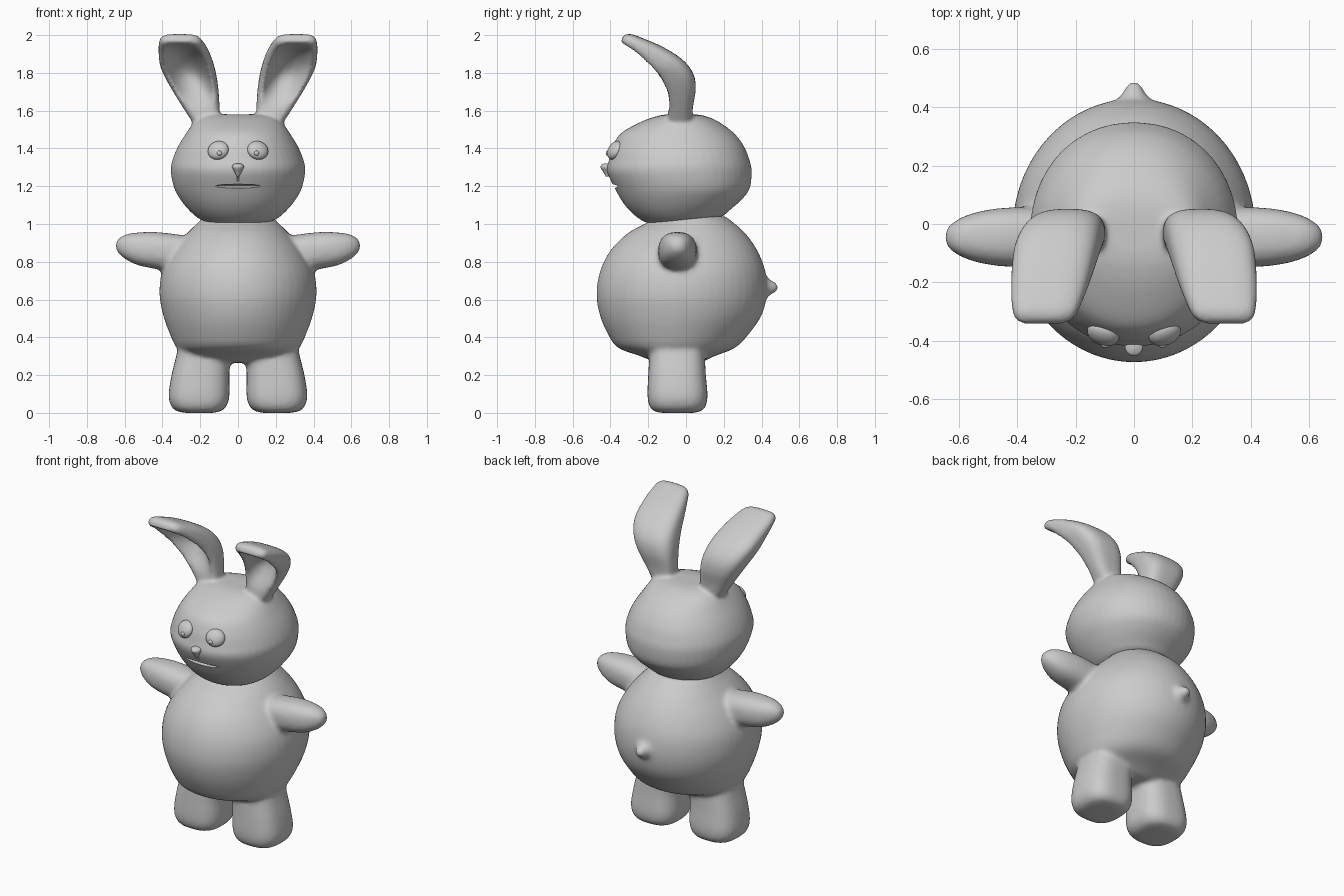
import bpy, bmesh, math
from mathutils import Vector, Euler, Matrix

if "Cube" in bpy.data.objects:
    bpy.data.objects.remove(bpy.data.objects["Cube"])


def spline(rows, steps=6):
    """Catmull-Rom interpolation of rows of numbers."""
    out = []
    for i in range(len(rows) - 1):
        p0, p1 = rows[max(i - 1, 0)], rows[i]
        p2, p3 = rows[i + 1], rows[min(i + 2, len(rows) - 1)]
        for k in range(steps):
            t = k / steps
            out.append([0.5 * (2 * b + (c - a) * t + (2 * a - 5 * b + 4 * c - d) * t * t
                               + (3 * b - a - 3 * c + d) * t ** 3)
                        for a, b, c, d in zip(p0, p1, p2, p3)])
    out.append(list(rows[-1]))
    return out


def finish(name, bm):
    bmesh.ops.recalc_face_normals(bm, faces=bm.faces)
    me = bpy.data.meshes.new(name)
    bm.to_mesh(me)
    bm.free()
    for p in me.polygons:
        p.use_smooth = True
    ob = bpy.data.objects.new(name, me)
    bpy.context.collection.objects.link(ob)
    return ob


def loft(name, rows, power=2.0, n=48, mirror=False):
    """Rows: centre xyz, u xyz, v xyz, scoop depth on the -v side."""
    bm = bmesh.new()
    rings = []
    for r in spline(rows):
        c, u, v, scoop = Vector(r[0:3]), Vector(r[3:6]), Vector(r[6:9]), r[9]
        ring = []
        for k in range(n):
            a = 2 * math.pi * (k + 0.5) / n
            p = math.copysign(abs(math.cos(a)) ** (2 / power), math.cos(a))
            q = math.copysign(abs(math.sin(a)) ** (2 / power), math.sin(a))
            if q < 0:
                q += scoop * max(0, 1 - (p / 0.78) ** 2) ** 0.8
            co = c + u * p + v * q
            if mirror:
                co.x = -co.x
            ring.append(bm.verts.new(co))
        rings.append(ring)
    for a, b in zip(rings, rings[1:]):
        for k in range(n):
            bm.faces.new((a[k], a[(k + 1) % n], b[(k + 1) % n], b[k]))
    for ring in (rings[0], rings[-1]):
        c = sum((w.co for w in ring), Vector()) / n
        cv = bm.verts.new(c)
        for k in range(n):
            bm.faces.new((ring[k], ring[(k + 1) % n], cv))
    return finish(name, bm)


def zrow(z, x0, x1, y0, y1, tilt=0):
    """Level section; tilt raises the back edge."""
    return ((x0 + x1) / 2, (y0 + y1) / 2, z, (x1 - x0) / 2, 0, 0, 0, (y1 - y0) / 2, tilt, 0)


def ball(name, loc, size, rot=(0, 0, 0)):
    bm = bmesh.new()
    bmesh.ops.create_uvsphere(bm, u_segments=32, v_segments=16, radius=1)
    m = Matrix.Translation(loc) @ Euler(rot).to_matrix().to_4x4() @ Matrix.Diagonal((*size, 1))
    bmesh.ops.transform(bm, matrix=m, verts=bm.verts)
    return finish(name, bm)


def activate(ob):
    bpy.ops.object.select_all(action='DESELECT')
    ob.select_set(True)
    bpy.context.view_layer.objects.active = ob


def fuse(parts, voxel, smooth):
    """Join closed parts and melt them into one soft skin."""
    ob = parts[0]
    activate(ob)
    for p in parts:
        p.select_set(True)
    bpy.ops.object.join()
    m = ob.modifiers.new("remesh", 'REMESH')
    m.mode, m.voxel_size, m.use_smooth_shade = 'VOXEL', voxel, True
    s = ob.modifiers.new("smooth", 'SMOOTH')
    s.factor, s.iterations = 0.5, smooth
    for name in ("remesh", "smooth"):
        bpy.ops.object.modifier_apply(modifier=name)
    return ob


# Torso
parts = [loft("body", [zrow(z, -w, w, y0, y1) for z, w, y0, y1 in [
    (0.265, 0.16, -0.16, 0.08), (0.30, 0.27, -0.24, 0.15), (0.345, 0.325, -0.36, 0.26),
    (0.42, 0.362, -0.415, 0.335), (0.52, 0.397, -0.457, 0.402), (0.63, 0.416, -0.474, 0.428),
    (0.75, 0.402, -0.455, 0.42), (0.86, 0.345, -0.40, 0.378), (0.95, 0.27, -0.31, 0.315),
    (1.0, 0.22, -0.22, 0.26), (1.04, 0.18, -0.15, 0.21)]])]

# Legs and arms
for mir in (False, True):
    parts.append(loft("leg", [zrow(*r) for r in [
        (0.0, 0.13, 0.28, -0.13, 0.04), (0.012, 0.085, 0.33, -0.175, 0.085),
        (0.045, 0.056, 0.358, -0.197, 0.108), (0.10, 0.045, 0.367, -0.204, 0.114),
        (0.20, 0.046, 0.352, -0.20, 0.105), (0.29, 0.042, 0.33, -0.195, 0.10),
        (0.42, 0.05, 0.30, -0.19, 0.09)]], 2.8, mirror=mir))
    parts.append(loft("arm", [
        (x, -0.045, (z0 + z1) / 2, 0, w, 0, 0, 0, (z1 - z0) / 2, 0) for x, z0, z1, w in [
            (0.22, 0.77, 0.93, 0.09), (0.36, 0.755, 0.95, 0.102), (0.45, 0.765, 0.958, 0.10),
            (0.53, 0.782, 0.955, 0.088), (0.59, 0.81, 0.946, 0.068), (0.63, 0.842, 0.925, 0.042),
            (0.648, 0.868, 0.90, 0.016)]], 2.4, mirror=mir))

# Pointed tail
parts.append(loft("tail", [(0, y, 0.665, r, 0, 0, 0, 0, r, 0) for y, r in [
    (0.36, 0.10), (0.415, 0.07), (0.44, 0.045), (0.465, 0.032), (0.488, 0.016)]]))
fuse(parts, 0.013, 9)

# Head
parts = [loft("head", [zrow(z, -w, w, y0, y1, t) for z, w, y0, y1, t in [
    (1.005, 0.10, -0.11, 0.10, 0.01), (1.022, 0.19, -0.20, 0.19, 0.018),
    (1.06, 0.245, -0.27, 0.235, 0.016), (1.12, 0.298, -0.33, 0.298, 0.012),
    (1.19, 0.338, -0.378, 0.338, 0), (1.28, 0.356, -0.418, 0.348, 0),
    (1.34, 0.347, -0.408, 0.336, 0), (1.41, 0.318, -0.388, 0.308, 0),
    (1.48, 0.275, -0.345, 0.255, 0), (1.54, 0.232, -0.24, 0.175, 0),
    (1.572, 0.19, -0.15, 0.10, 0), (1.581, 0.12, -0.09, 0.04, 0)]], 2.1)]

# Forward-curling ears: back y z, front y z, inner x, outer x, scoop
ear = [(0.03, 1.53, -0.10, 1.53, 0.10, 0.235, 0), (0.037, 1.62, -0.10, 1.61, 0.098, 0.29, 0.15),
       (0.052, 1.72, -0.122, 1.69, 0.103, 0.345, 0.8), (0.037, 1.80, -0.155, 1.755, 0.113, 0.385, 1.25),
       (-0.02, 1.872, -0.195, 1.81, 0.128, 0.412, 1.35), (-0.12, 1.936, -0.245, 1.865, 0.15, 0.42, 1.3),
       (-0.22, 1.98, -0.29, 1.91, 0.175, 0.42, 0.9), (-0.295, 2.006, -0.332, 1.945, 0.203, 0.412, 0.3),
       (-0.335, 1.996, -0.343, 1.965, 0.24, 0.385, 0)]
for mir in (False, True):
    parts.append(loft("ear", [
        ((x0 + x1) / 2, (by + fy) / 2, (bz + fz) / 2, (x1 - x0) / 2, 0, 0,
         0, (by - fy) / 2, (bz - fz) / 2, s) for by, bz, fy, fz, x0, x1, s in ear], 2.9, mirror=mir))
head = fuse(parts, 0.011, 5)

# Mouth slit and the groove below the nose
for size, loc in [((0.18, 0.05, 0.011), (0, -0.40, 1.2)), ((0.007, 0.022, 0.05), (0, -0.413, 1.235))]:
    cutter = ball("cutter", loc, size)
    cutter.hide_render = True
    activate(head)
    m = head.modifiers.new("cut", 'BOOLEAN')
    m.operation, m.object = 'DIFFERENCE', cutter
    bpy.ops.object.modifier_apply(modifier="cut")
    bpy.data.objects.remove(cutter)
activate(head)
bpy.ops.object.shade_smooth_by_angle(angle=math.radians(45))

# Nose
loft("nose", [zrow(z, -w, w, -0.39, y) for z, w, y in [
    (1.252, 0.006, -0.425), (1.275, 0.018, -0.438), (1.298, 0.03, -0.452),
    (1.313, 0.028, -0.448), (1.321, 0.012, -0.43)]])

# Eyes and pupils
for s in (-1, 1):
    ball("eye", (s * 0.105, -0.376, 1.39), (0.057, 0.034, 0.053),
         (math.radians(-30), 0, s * math.radians(20)))
    ball("pupil", (s * 0.098, -0.415, 1.375), (0.013, 0.01, 0.013))
